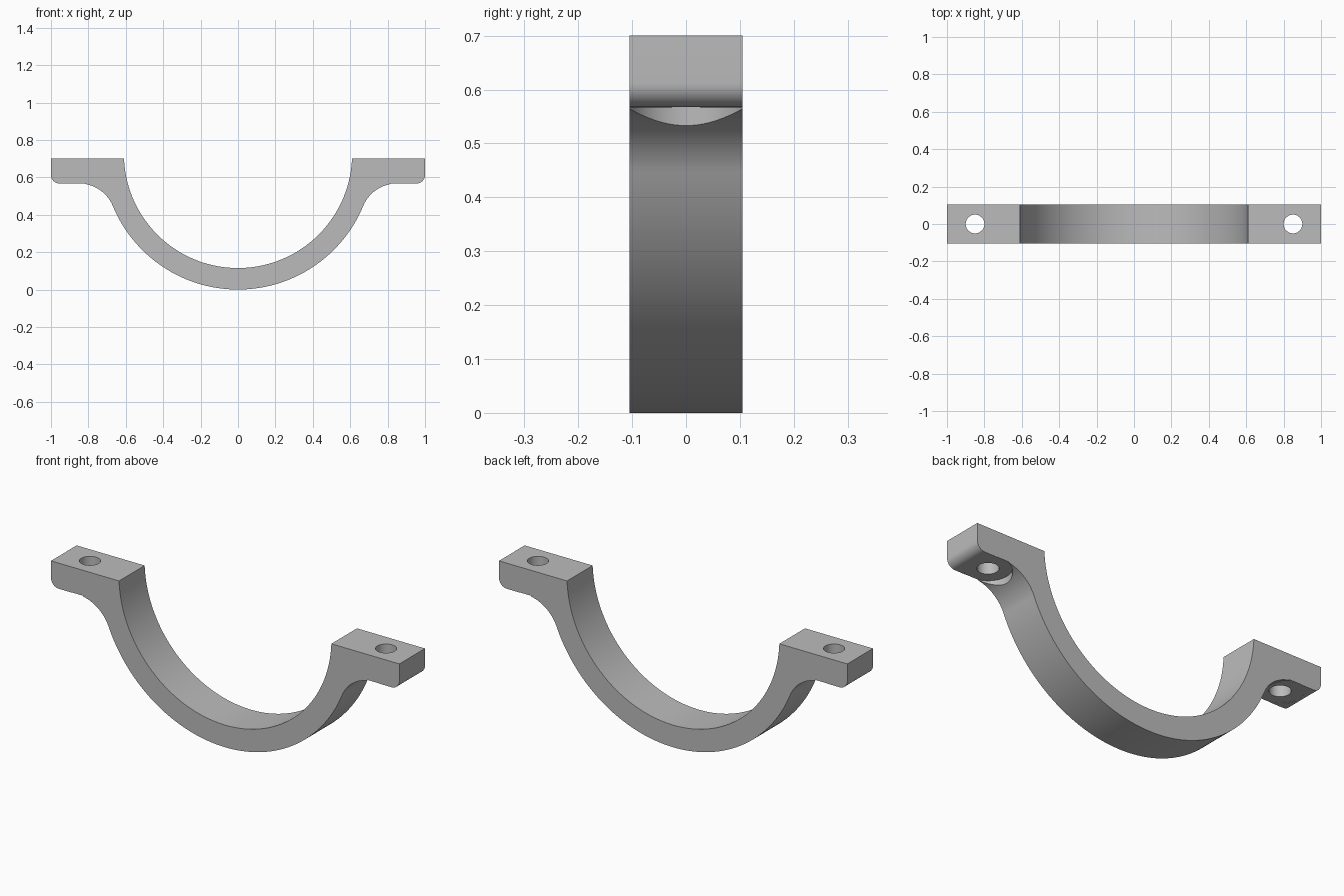
import bpy, bmesh
from math import sin, cos, atan2, radians, hypot, pi

cube = bpy.data.objects.get("Cube")
if cube:
    bpy.data.objects.remove(cube, do_unlink=True)

TOP, UNDER, HALF_Y = 0.70, 0.567, 0.105    # lug top, lug underside, half width
CENTRE_Z, R_IN, R_OUT = 0.725, 0.61, 0.725  # saddle arcs
HOLE_X, FILLET, CORNER = 0.85, 0.196, 0.045

metal = bpy.data.materials.new("light grey metal")
metal.use_nodes = True
colour = (0.5, 0.5, 0.5, 1)
metal.diffuse_color = colour
metal.node_tree.nodes["Principled BSDF"].inputs["Base Color"].default_value = colour


def arc(cx, cz, r, start, end, n):
    """Points along an arc in the xz plane, angles in radians."""
    return [(cx + r * cos(start + (end - start) * i / n),
             cz + r * sin(start + (end - start) * i / n)) for i in range(n + 1)]


def make_object(name, bm):
    bmesh.ops.recalc_face_normals(bm, faces=bm.faces)
    mesh = bpy.data.meshes.new(name)
    bm.to_mesh(mesh)
    bm.free()
    obj = bpy.data.objects.new(name, mesh)
    bpy.context.collection.objects.link(obj)
    obj.data.materials.append(metal)
    return obj


# Right half of the outline, from the bottom of the saddle to the inner rim
fillet_z = UNDER - FILLET
tangent = atan2(fillet_z - CENTRE_Z, HOLE_X)
half = arc(0, CENTRE_Z, R_OUT, -pi / 2, tangent, 40)
half += arc(HOLE_X, fillet_z, FILLET, tangent + pi, pi / 2, 20)[1:]
half += arc(1 - CORNER, UNDER + CORNER, CORNER, -pi / 2, 0, 10)
half += [(1, TOP)]
rim = atan2(TOP - CENTRE_Z, hypot(R_IN, 0))
half += arc(0, CENTRE_Z, R_IN, rim, -pi / 2, 48)

# Full outline: mirror the half, leaving out the shared points on the axis
outline = half + [(-x, z) for x, z in reversed(half[1:-1])]
bm = bmesh.new()
face = bm.faces.new([bm.verts.new((x, -HALF_Y, z)) for x, z in outline])
extruded = bmesh.ops.extrude_face_region(bm, geom=[face])
bmesh.ops.translate(bm, vec=(0, 2 * HALF_Y, 0),
                    verts=[v for v in extruded["geom"] if isinstance(v, bmesh.types.BMVert)])
clamp = make_object("pipe_clamp_half", bm)


def bore(name, x, radius, low, high):
    """Cut a vertical round hole in the clamp."""
    bm = bmesh.new()
    bmesh.ops.create_cone(bm, cap_ends=True, segments=64, radius1=radius,
                          radius2=radius, depth=high - low)
    bmesh.ops.translate(bm, verts=bm.verts, vec=(x, 0, (low + high) / 2))
    cutter = make_object(name, bm)
    cutter.hide_render = True
    mod = clamp.modifiers.new(name, "BOOLEAN")
    mod.operation, mod.solver, mod.object = "DIFFERENCE", "EXACT", cutter
    bpy.context.view_layer.objects.active = clamp
    bpy.ops.object.modifier_apply(modifier=name)
    bpy.data.objects.remove(cutter, do_unlink=True)


# Bolt holes, with a flat seat for the bolt head cut into each fillet
for side, x in (("left", HOLE_X), ("right", -HOLE_X)):
    bore(side + "_bolt_seat", x, 0.11, 0.40, UNDER + 0.001)
    bore(side + "_bolt_hole", x, 0.05, 0.30, 0.90)

bpy.ops.object.select_all(action="DESELECT")
clamp.select_set(True)
bpy.context.view_layer.objects.active = clamp
bpy.ops.object.shade_smooth_by_angle(angle=radians(30))
